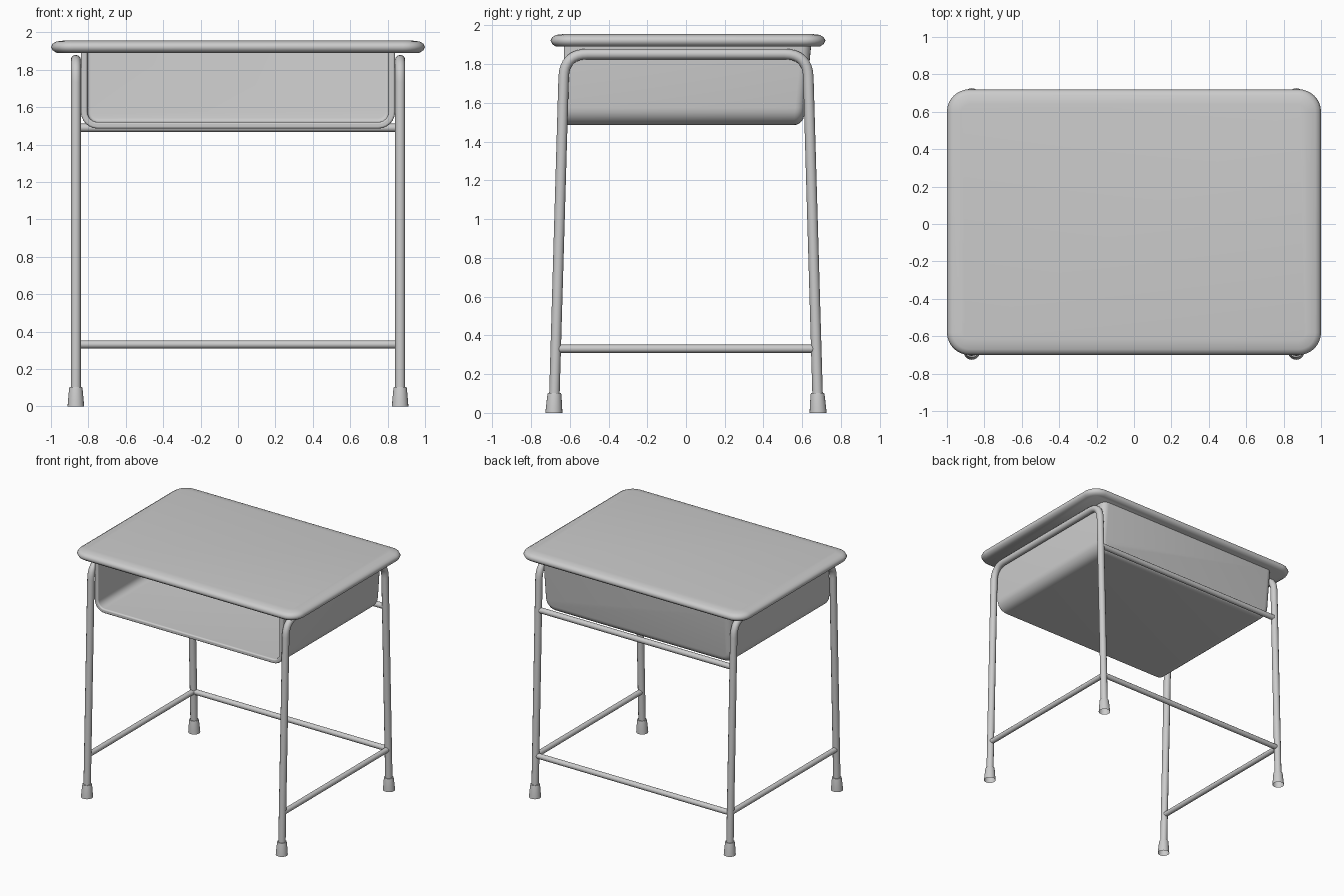
import bpy, bmesh
from math import sin, cos, pi, radians
from mathutils import Vector

cube = bpy.data.objects.get("Cube")
if cube:
    bpy.data.objects.remove(cube, do_unlink=True)

# One plain grey for the whole desk
GREY = (0.6, 0.6, 0.6, 1.0)
grey = bpy.data.materials.new("plain_grey")
grey.use_nodes = True
grey.diffuse_color = GREY
grey.node_tree.nodes["Principled BSDF"].inputs["Base Color"].default_value = GREY


def add_object(name, data):
    obj = bpy.data.objects.new(name, data)
    data.materials.append(grey)
    bpy.context.collection.objects.link(obj)
    return obj


def loft(name, rings, closed=True, cap_start=False, cap_end=True, sharp=50):
    """Skin a list of equal-length point rings."""
    bm = bmesh.new()
    rows = [[bm.verts.new(p) for p in ring] for ring in rings]
    n = len(rows[0])
    for a, b in zip(rows, rows[1:]):
        for i in range(n if closed else n - 1):
            j = (i + 1) % n
            bm.faces.new((a[i], a[j], b[j], b[i]))
    if cap_start:
        bm.faces.new(rows[0][::-1])
    if cap_end:
        bm.faces.new(rows[-1])
    mesh = bpy.data.meshes.new(name)
    bm.to_mesh(mesh)
    bm.free()
    mesh.shade_smooth()
    mesh.set_sharp_from_angle(angle=radians(sharp))
    return add_object(name, mesh)


def tube(name, corners, radius, bend=0.0, steps=8):
    """Round bar along a path whose inner corners are bent."""
    pts = [Vector(c) for c in corners]
    path = [pts[0]]
    for prev, cur, nxt in zip(pts, pts[1:], pts[2:]):
        a = cur + (prev - cur).normalized() * bend
        b = cur + (nxt - cur).normalized() * bend
        for k in range(steps + 1):
            t = k / steps
            path.append(a * (1 - t) ** 2 + cur * 2 * t * (1 - t) + b * t * t)
    path.append(pts[-1])
    curve = bpy.data.curves.new(name, "CURVE")
    curve.dimensions = "3D"
    curve.bevel_depth = radius
    curve.bevel_resolution = 4
    curve.use_fill_caps = True
    spline = curve.splines.new("POLY")
    spline.points.add(len(path) - 1)
    for sp, p in zip(spline.points, path):
        sp.co = (*p, 1)
    spline.use_smooth = True
    return add_object(name, curve)


def rounded_rect(hx, hy, cy, r, z, steps=8):
    ring = []
    for q, (sx, sy) in enumerate(((1, 1), (-1, 1), (-1, -1), (1, -1))):
        for k in range(steps + 1):
            a = (q + k / steps) * pi / 2
            ring.append((sx * (hx - r) + r * cos(a), cy + sy * (hy - r) + r * sin(a), z))
    return ring


# Desktop: rounded slab with a soft, pointed edge
EDGE = ((0.03, 1.89), (0.01, 1.903), (0, 1.922), (0.01, 1.94), (0.03, 1.951), (0.08, 1.957))
loft("desktop", [rounded_rect(1 - d, 0.71 - d, 0.01, 0.12 - d, z) for d, z in EDGE],
     cap_start=True, sharp=60)

# Book tray: U section with a rounded back, open at the front
W, BOTTOM, TOP, R, FILLET, FRONT, BACK = 0.84, 1.485, 1.9, 0.09, 0.05, -0.63, 0.605


def tray_ring(inset, y, lean):
    w, r = W - inset, R - inset
    section = [(w, TOP)]
    for start, cx in ((0, W - R), (pi / 2, R - W)):
        for k in range(7):
            a = start + k * pi / 12
            section.append((cx + r * cos(a), BOTTOM + R - r * sin(a)))
    section.append((-w, TOP))
    return [(x, y + lean * (z - BOTTOM), z) for x, z in section]


rings = [tray_ring(0, FRONT, 0)]
for k in range(6):
    a = k * pi / 10
    rings.append(tray_ring(FILLET * (1 - cos(a)), BACK - FILLET * (1 - sin(a)), 0.1))
tray = loft("book_tray", rings, closed=False)
wall = tray.modifiers.new("wall", "SOLIDIFY")
wall.thickness = 0.035
wall.offset = -1
rim = tray.modifiers.new("rim", "BEVEL")
rim.width = 0.012
rim.segments = 3
rim.limit_method = "ANGLE"
rim.angle_limit = radians(60)
rim.harden_normals = True

# Side frames and rubber feet
LEG_X, FOOT_Y, KNEE_Y, RAIL_Z = 0.867, 0.682, 0.628, 1.852


def leg_y(z):
    return FOOT_Y + (KNEE_Y - FOOT_Y) * z / RAIL_Z


def circle(x, y, z, r, n=20):
    return [(x + r * cos(2 * pi * i / n), y + r * sin(2 * pi * i / n), z) for i in range(n)]


FOOT = ((0.044, 0), (0.042, 0.03), (0.036, 0.095), (0.034, 0.103))
for side, x in (("left", LEG_X), ("right", -LEG_X)):
    tube(side + "_leg_frame", [(x, -leg_y(0.07), 0.07), (x, -KNEE_Y, RAIL_Z),
                               (x, KNEE_Y, RAIL_Z), (x, leg_y(0.07), 0.07)], 0.027, 0.12)
    for end, s in (("front", -1), ("back", 1)):
        loft(f"{side}_{end}_foot", [circle(x, s * (FOOT_Y - 0.03 * z), z, r) for r, z in FOOT])

# Lower stretcher running along both sides and the back
Z = 0.331
y = leg_y(Z)
tube("lower_stretcher", [(-LEG_X, -y, Z), (-LEG_X, y, Z), (LEG_X, y, Z), (LEG_X, -y, Z)],
     0.021, 0.03)

# Upper back rail behind the tray
Z = 1.489
tube("upper_back_rail", [(-LEG_X, leg_y(Z), Z), (LEG_X, leg_y(Z), Z)], 0.022)
